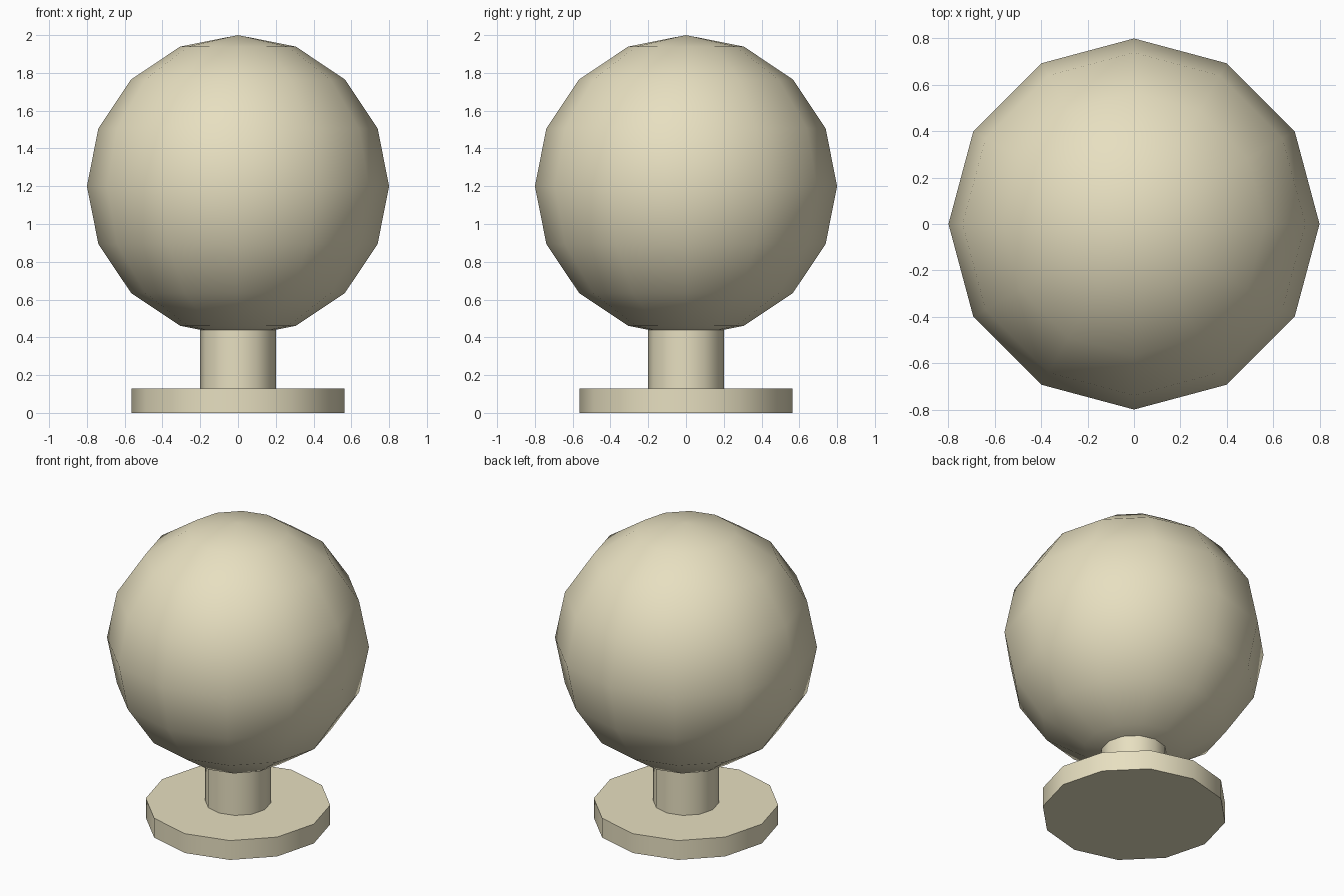
import bpy
import math

if "Cube" in bpy.data.objects:
    bpy.data.objects.remove(bpy.data.objects["Cube"])

SIDES = 12

mat = bpy.data.materials.new("tan")
mat.diffuse_color = (0.80, 0.74, 0.53, 1.0)
mat.use_nodes = True
mat.node_tree.nodes["Principled BSDF"].inputs["Base Color"].default_value = mat.diffuse_color


def finish(name, angle):
    obj = bpy.context.object
    obj.name = name
    obj.data.materials.append(mat)
    bpy.ops.object.shade_smooth_by_angle(angle=math.radians(angle))
    return obj


def disc(name, radius, z0, z1):
    bpy.ops.mesh.primitive_cylinder_add(
        vertices=SIDES, radius=radius, depth=z1 - z0, location=(0, 0, (z0 + z1) / 2))
    return finish(name, 40)


# Round mounting plate
disc("base_plate", 0.563, 0.0, 0.13)

# Short stem, its top sunk into the ball
disc("neck", 0.2, 0.13, 0.45)

# Low-poly ball with smooth shading
bpy.ops.mesh.primitive_uv_sphere_add(
    segments=SIDES, ring_count=8, radius=0.8, location=(0, 0, 1.2))
finish("ball", 60)
